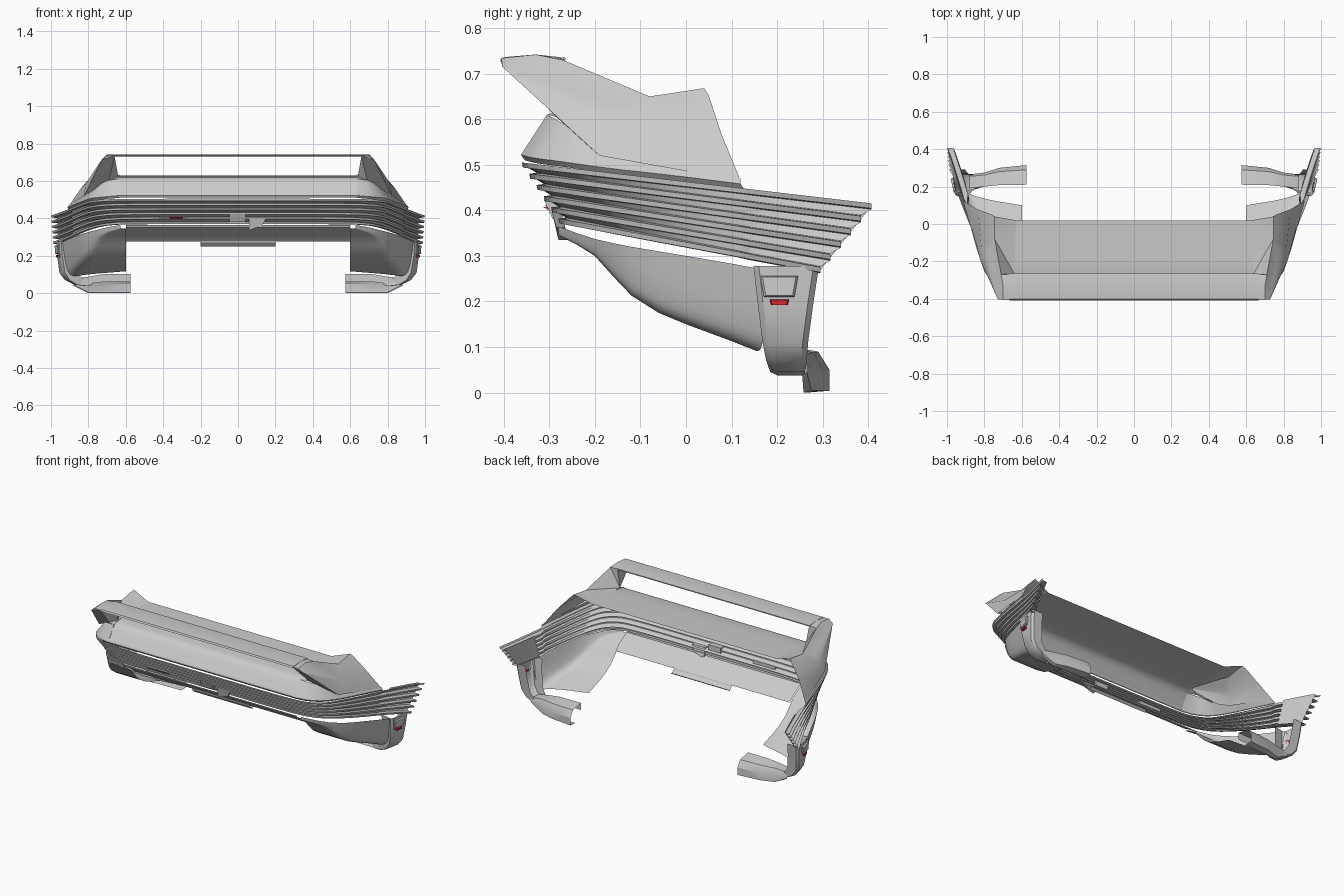
import bpy, bmesh
from mathutils import Vector

if "Cube" in bpy.data.objects:
    bpy.data.objects.remove(bpy.data.objects["Cube"])

RED = bpy.data.materials.new("red")
RED.diffuse_color = (0.7, 0.02, 0.03, 1)
RED.use_nodes = True
RED.node_tree.nodes["Principled BSDF"].inputs["Base Color"].default_value = RED.diffuse_color


def make(name, verts, faces, mirror=True, angle=0.5, mat=None):
    me = bpy.data.meshes.new(name)
    me.from_pydata([tuple(v) for v in verts], [], faces)
    bm = bmesh.new()
    bm.from_mesh(me)
    bmesh.ops.remove_doubles(bm, verts=bm.verts, dist=0.0002)
    bmesh.ops.recalc_face_normals(bm, faces=bm.faces)
    bm.to_mesh(me)
    bm.free()
    ob = bpy.data.objects.new(name, me)
    bpy.context.collection.objects.link(ob)
    if mat:
        me.materials.append(mat)
    bpy.ops.object.select_all(action='DESELECT')
    ob.select_set(True)
    bpy.context.view_layer.objects.active = ob
    bpy.ops.object.shade_smooth_by_angle(angle=angle)
    if mirror:
        ob.modifiers.new("mirror", 'MIRROR').use_clip = True
    return ob


def loft(name, rows, caps=False, **kw):
    """Skin a grid of points; caps=True closes the rows into a solid."""
    n = len(rows[0])
    verts = [p for r in rows for p in r]
    faces = []
    for i in range(len(rows) - 1):
        for j in range(n if caps else n - 1):
            k = (j + 1) % n
            faces.append((i*n + j, i*n + k, (i+1)*n + k, (i+1)*n + j))
    if caps:
        faces += [tuple(range(n)), tuple(range(len(verts) - n, len(verts)))]
    return make(name, verts, faces, **kw)


def chaikin(pts, times=2):
    """Round the corners of an open path, keeping its ends."""
    pts = [Vector(p) for p in pts]
    for _ in range(times):
        out = [pts[0]]
        for a, b in zip(pts, pts[1:]):
            out += [a.lerp(b, .25), a.lerp(b, .75)]
        pts = out + [pts[-1]]
    return pts


def prism_x(name, prof, x0, x1, **kw):
    return loft(name, [[(x, y, z) for y, z in prof] for x in (x0, x1)], caps=True, **kw)


# Plan paths of the wrap-around grille: top edge and bottom edge
top = [(0, -.36), (.62, -.36), (.72, -.335), (.79, -.28), (.83, -.17), (.87, -.03),
       (.91, .13), (.975, .34), (1, .407)]
bot = [(0, -.28), (.58, -.28), (.68, -.255), (.75, -.205), (.81, -.11), (.86, 0),
       (.905, .12), (.965, .25), (.99, .295)]
top = chaikin([(x, y, .505 - .117*(y + .36)) for x, y in top])
bot = chaikin([(x, y, .382 - .186*(y + .28)) for x, y in bot])


def ring(f, depth=0, dz=0):
    pts = [a.lerp(b, f) for a, b in zip(top, bot)]
    out = []
    for i, p in enumerate(pts):
        t = pts[min(i + 1, len(pts) - 1)] - pts[max(i - 1, 0)]
        n = Vector((-t.y, t.x, 0)).normalized()
        d = depth
        if p.y > .13:          # deeper gaps on the flared ends
            n, d = Vector((-1, 0, 0)), depth * 2
        q = p + n * d + Vector((0, 0, dz))
        if i == 0:
            q.x = 0
        out.append(q)
    return out


# Louvred grille: six slats joined by recessed strips
rows = []
for k in range(6):
    f = k / 5
    if k:
        rows.append(ring(f, .016, .002))
    rows += [ring(f), ring(f, .002, -.011)]
    rows.append(ring(f, .016, -.013))
loft("louvre_grille", rows)

# Smooth inner panel behind the flared slat ends
back = [i for i, p in enumerate(top) if p.y > .16]
loft("louvre_backing", [[ring(f, .018, -.006)[i] for i in back] for f in (0, .5, 1)])

# Deck lid: top sheet and rear face
deck = chaikin([(0, .02, .63), (0, -.26, .622), (0, -.305, .61), (0, -.345, .545),
                (0, -.362, .525), (0, -.355, .512)], 1)
loft("deck_lid", [[(x, p.y, p.z) for p in deck] for x in (0, .64)])

# Deck corner and quarter panel, running down to the grille
low = [(.64, -.362, .522), (.72, -.337, .515), (.79, -.28, .508), (.83, -.17, .492),
       (.87, -.03, .477), (.912, .12, .458)]
up = [(.64, -.305, .61), (.69, -.295, .605), (.735, -.26, .585), (.80, -.18, .53),
      (.85, -.03, .505), (.905, .12, .47)]
low, up = chaikin(low, 1), chaikin(up, 1)
lip = [p + Vector((-.008, .008, -.012)) for p in low]
loft("quarter_panel", [up, low, lip])

# Wing blade
prism_x("wing_blade", [(-.408, .727), (-.402, .736), (-.33, .742), (-.265, .735),
                       (-.265, .729), (-.33, .732)], -.665, .665, mirror=False)

# Wing end fins
P = dict(A=(.70, -.405, .734), B=(.70, -.33, .742), C=(.71, -.27, .73), D=(.745, -.08, .65),
         E=(.745, .04, .668), F=(.76, .05, .652), G=(.905, .12, .465), H=(.823, -.19, .52),
         I=(.728, -.403, .715), J=(.772, -.155, .63), K=(.815, -.14, .585), L=(.835, .078, .567),
         M=(.66, -.407, .732), N=(.66, -.33, .741), O=(.66, -.268, .732), P=(.64, -.265, .622),
         Q=(.63, .02, .63), R=(.69, -.285, .605), S=(.64, -.305, .61))
keys = list(P)
fin = "IHK IKJ IJC ICB IBA HGLK JKD JDC DKLF DFE ABNM BCON OPC CPD PQD QED MIA MNO MOPR MRHI PSR"
make("wing_fin", P.values(), [tuple(keys.index(c) for c in f) for f in fin.split()], angle=.4)

# Lower bumper corner: sections across y (y, bottom z, top z, outer x)
rows = []
for y, zb, zt, xo in [(-.28, .345, .365, .63), (-.24, .325, .35, .71), (-.20, .30, .337, .76),
                      (-.16, .255, .328, .795), (-.12, .213, .32, .825), (-.06, .175, .31, .855),
                      (0, .15, .30, .88), (.1, .112, .283, .92), (.168, .085, .27, .945)]:
    yi, zi, w, h = min(y, .1), max(zb, .117), xo - .6, zt - zb
    rows.append(chaikin([(.6, yi, zi), (.6 + .6*w, (y + yi)/2, (zb + zi)/2), (.6 + .86*w, y, zb),
                         (.6 + .94*w, y, zb + .4*h), (xo, y, zt)]))
loft("bumper_corner", rows)

# Lower bumper centre with its lower tab
for nm, x, prof in [("bumper_centre", .6, [(-.28, .365), (-.275, .352), (-.20, .312), (-.165, .277)]),
                    ("bumper_tab", .2, [(-.168, .28), (-.166, .272), (-.145, .25), (-.13, .262)])]:
    loft(nm, [[(u, y, z) for y, z in prof] for u in (0, x)])

# Side column: stations (z, front x, back x, front y, back y)
rows = []
for z, xa, xb, ya, yb in [(.278, .945, .972, .148, .292), (.2, .94, .967, .157, .28),
                          (.11, .925, .955, .168, .268), (.07, .90, .925, .176, .265),
                          (.045, .86, .875, .185, .262), (.038, .80, .80, .20, .26)]:
    t = .02 if z < .06 else 0
    rows.append([(xa - .07 + 2*t, ya + .015, z + t), (xa, ya, z), (xa + .012, ya + .012, z),
                 (xb, yb - .012, z), (xb - .012, yb, z), (xb - .07 + 2*t, yb, z + t)])
loft("side_column", rows)

# Foot bracket reaching inward from the column
feet = [(.575, [(.21, .06), (.21, .104), (.29, .09), (.315, .05), (.315, .004), (.265, 0)]),
        (.72, [(.208, .06), (.208, .102), (.28, .088), (.30, .05), (.30, .004), (.262, 0)]),
        (.80, [(.20, .05), (.20, .088), (.262, .085), (.275, .055), (.275, .005), (.258, 0)]),
        (.88, [(.19, .05), (.19, .07), (.255, .075), (.265, .06), (.265, .045), (.255, .04)])]
loft("foot_bracket", [[(x, y, z) for y, z in s] for x, s in feet])

# Side marker pad and red light on the column
for nm, ya, yb, za, zb, x, mat in [("marker_pad", .163, .246, .21, .256, .96, None),
                                   ("side_light", .184, .226, .192, .204, .957, RED)]:
    c = .008 if mat is None else .003
    outer = [(ya, zb), (yb, zb), (yb - c, za), (ya + c, za)]
    loft(nm, [[(x + o + (y - .2)*.2, y + s*(.205 - y), z + s*((za + zb)/2 - z)) for y, z in outer]
              for o, s in ((-.003, 0), (.006, 0), (.011, .12))], caps=True, mat=mat)

# Small fittings on the rear of the grille
for nm, xa, xb, za, zb, y, mat in [("badge_plate", -.42, -.27, .391, .412, -.310, None),
                                   ("badge_strip", -.365, -.295, .396, .407, -.313, RED),
                                   ("camera_housing", -.045, .04, .38, .424, -.312, None)]:
    prism_x(nm, [(y, zb), (y + .02, za), (y + .035, za), (y + .035, zb)], xa, xb, mirror=False, mat=mat)
loft("tow_hook", [[(.06, y, .40), (.06, y + .015, .335), (.13, y + .01, .362), (.15, y, .40)]
                  for y in (-.295, -.275)], caps=True, mirror=False)
